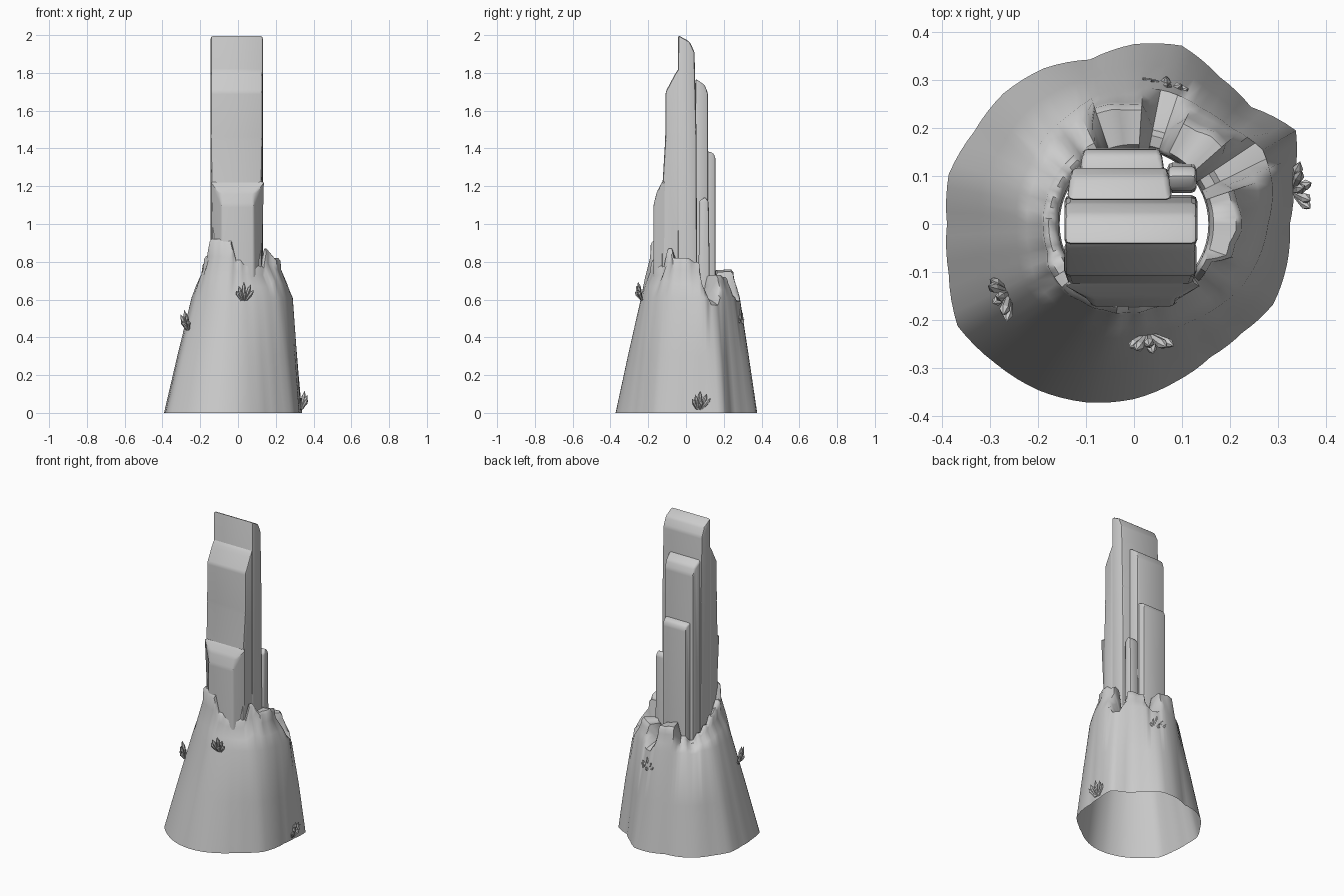
import bpy, bmesh, math, random
from mathutils import Vector

if "Cube" in bpy.data.objects:
    bpy.data.objects.remove(bpy.data.objects["Cube"])

random.seed(4)


def make_object(name, bm, smooth=None):
    bmesh.ops.recalc_face_normals(bm, faces=bm.faces)
    mesh = bpy.data.meshes.new(name)
    bm.to_mesh(mesh)
    bm.free()
    ob = bpy.data.objects.new(name, mesh)
    bpy.context.collection.objects.link(ob)
    if smooth:
        bpy.ops.object.select_all(action='DESELECT')
        ob.select_set(True)
        bpy.context.view_layer.objects.active = ob
        bpy.ops.object.shade_smooth_by_angle(angle=math.radians(smooth))
    return ob


# Rock base: radii and rim heights every 15 degrees, counter-clockwise from +x
foot = [.325, .345, .39, .345, .355, .385, .375, .355, .375, .385, .385, .40,
        .39, .40, .425, .41, .40, .385, .365, .34, .32, .32, .335, .33]
shoulder = [.28, .30, .31, .285, .28, .285, .285, .28, .265, .26, .25, .25,
            .245, .25, .26, .255, .25, .245, .235, .23, .235, .245, .26, .27]
rim = [.225, .22, .20, .255, .245, .20, .25, .255, .20, .19, .19, .19,
       .19, .19, .20, .20, .195, .19, .185, .18, .18, .18, .18, .215]
height = [.82, .80, .62, .73, .72, .64, .75, .76, .68, .65, .69, .73,
          .78, .80, .83, .92, .92, .91, .81, .79, .78, .78, .87, .82]


def sample(table, t, sharp=False):
    i = int(t)
    f = t - i
    if sharp:                       # steep steps between blocks
        f = min(1, max(0, (f - .25) * 2))
        f = f * f * (3 - 2 * f)
    return table[i % 24] * (1 - f) + table[(i + 1) % 24] * f


bm = bmesh.new()
columns = 96
rings = []
for c in range(columns):
    t = c * 24 / columns
    a = math.tau * c / columns
    r0, r1 = sample(foot, t), sample(shoulder, t)
    r2, h = sample(rim, t, True), sample(height, t, True)
    zs = min(.61, h - .05)
    inner = .158
    profile = [(r0, 0), (r0 * .52 + r1 * .48, .3), (r1, zs),
               (r1 * .6 + r2 * .4, zs + .35 * (h - zs)),
               (r2 + .004, zs + .7 * (h - zs)), (r2, h - .015),
               (r2 - .012, h), (inner + .008, h - .005),
               (inner, h - .03), (inner - .003, .55)]
    rings.append([bm.verts.new((r * math.cos(a), r * math.sin(a), z)) for r, z in profile])
for c in range(columns):
    p, q = rings[c], rings[(c + 1) % columns]
    for k in range(len(p) - 1):
        bm.faces.new((p[k], q[k], q[k + 1], p[k + 1]))
base = make_object("rock_base", bm, 50)


# Spire slabs: side profile (y, z) extruded across x, edges rounded
def slab(name, x0, x1, profile, bevel=.015, pinch=0):
    bm = bmesh.new()
    mid = (x0 + x1) / 2
    ymax = max(abs(y) for y, z in profile)
    sides = []
    for x in (x0, x1):
        # pinch pulls the outermost face inward so the stack rounds off
        sides.append([bm.verts.new((x + (mid - x) * (pinch if abs(y) > ymax - .02 else 0), y, z))
                      for y, z in profile])
    n = len(profile)
    bm.faces.new(sides[0])
    bm.faces.new(sides[1])
    for i in range(n):
        j = (i + 1) % n
        bm.faces.new((sides[0][i], sides[0][j], sides[1][j], sides[1][i]))
    bmesh.ops.recalc_face_normals(bm, faces=bm.faces)
    edges = [e for e in bm.edges if max(v.co.z for v in e.verts) > .7]
    bmesh.ops.bevel(bm, geom=edges, offset=bevel, segments=2, profile=.5, affect='EDGES')
    return make_object(name, bm, 40)


slab("spire_core", -.145, .132,
     [(-.045, .55), (-.042, 2.0), (.02, 1.965), (.045, 1.91), (.055, 1.5), (.06, .55)], .012)
slab("spire_front", -.145, .13,
     [(-.13, .55), (-.125, 1.2), (-.11, 1.45), (-.108, 1.7), (-.06, 1.79), (-.035, 1.83),
      (-.035, .55)], .012, .04)
slab("spire_front_low", -.13, .125,
     [(-.172, .55), (-.172, 1.1), (-.155, 1.17), (-.125, 1.22), (-.1, 1.25), (-.1, .55)],
     .012, .3)
slab("spire_back", -.14, .08,
     [(.118, .55), (.117, 1.69), (.1, 1.735), (.05, 1.77), (.05, .55)], .012, .08)
slab("spire_back_low", -.115, .065,
     [(.158, .55), (.156, 1.35), (.145, 1.375), (.1, 1.39), (.1, .55)], .01, .1)
slab("spire_side_stub", .07, .13,
     [(.128, .55), (.12, 1.12), (.1, 1.145), (.07, 1.12), (.065, .55)], .01)


# Crystal clusters: six-sided pointed prisms fanned out from one root
def crystal(bm, root, direction, length, radius):
    d = direction.normalized()
    u = d.orthogonal().normalized()
    v = d.cross(u)
    loops = []
    for along, r in ((0, .55), (.7, 1)):
        loops.append([bm.verts.new(root + d * length * along + radius * r *
                      (u * math.cos(k * math.tau / 6) + v * math.sin(k * math.tau / 6)))
                      for k in range(6)])
    tip = bm.verts.new(root + d * length)
    bm.faces.new(loops[0])
    for k in range(6):
        j = (k + 1) % 6
        bm.faces.new((loops[0][k], loops[0][j], loops[1][j], loops[1][k]))
        bm.faces.new((loops[1][k], loops[1][j], tip))


def cluster(name, root, angle):
    bm = bmesh.new()
    out = Vector((math.cos(angle), math.sin(angle), 0))
    side = Vector((-out.y, out.x, 0))
    for s, o, length in ((0, .2, .105), (-.3, .35, .09), (.35, .3, .095),
                         (-.6, .4, .065), (.7, .45, .075), (.1, .8, .06)):
        d = side * s + out * o + Vector((0, 0, 1))
        crystal(bm, Vector(root) + side * s * .02, d, length * random.uniform(.92, 1.05), .011)
    make_object(name, bm)


cluster("crystals_front", (.03, -.235, .597), math.radians(-85))
cluster("crystals_left", (-.265, -.145, .44), math.radians(205))
cluster("crystals_right", (.335, .07, .02), math.radians(15))
cluster("crystals_back", (.067, .27, .45), math.radians(80))
